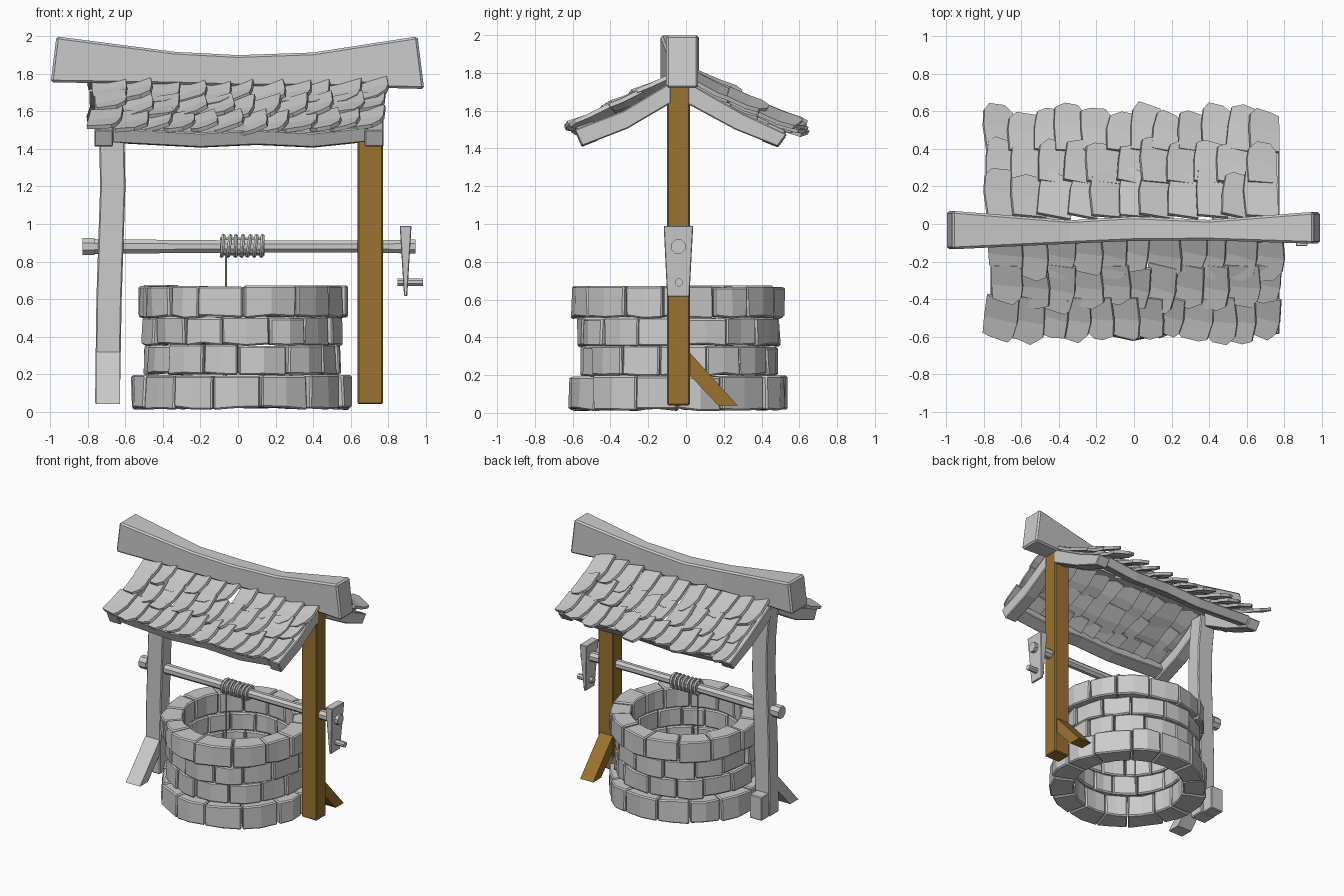
import bpy, bmesh, random
from math import sin, cos, pi, radians
from mathutils import Vector, Matrix

if "Cube" in bpy.data.objects:
    bpy.data.objects.remove(bpy.data.objects["Cube"])

random.seed(7)
J = random.uniform
wood = bpy.data.materials.new("brown_wood")
wood.diffuse_color = (0.33, 0.17, 0.03, 1)
wood.use_nodes = True
wood.node_tree.nodes["Principled BSDF"].inputs["Base Color"].default_value = wood.diffuse_color


def finish(name, bm, bevel=0.0, mat=None):
    bmesh.ops.recalc_face_normals(bm, faces=bm.faces[:])
    me = bpy.data.meshes.new(name)
    bm.to_mesh(me)
    bm.free()
    ob = bpy.data.objects.new(name, me)
    bpy.context.collection.objects.link(ob)
    if mat:
        me.materials.append(mat)
    if bevel:
        m = ob.modifiers.new("bevel", "BEVEL")
        m.width, m.segments, m.angle_limit = bevel, 1, radians(40)
        m.limit_method = "ANGLE"
    return ob


def add_loft(bm, rings):
    """Skin a list of equal point rings and cap both ends."""
    vs = [[bm.verts.new(p) for p in r] for r in rings]
    n = len(vs[0])
    for a, b in zip(vs, vs[1:]):
        for i in range(n):
            k = (i + 1) % n
            bm.faces.new((a[i], a[k], b[k], b[i]))
    bm.faces.new(vs[0][::-1])
    bm.faces.new(vs[-1])


def loft(name, rings, bevel=0.0, mat=None):
    bm = bmesh.new()
    add_loft(bm, rings)
    return finish(name, bm, bevel, mat)


def rect_x(x, y0, y1, z0, z1, lean=0.0):
    return [(x, y0, z0), (x, y1, z0), (x + lean, y1, z1), (x + lean, y0, z1)]


def rect_z(z, x0, x1, y0=-0.1, y1=0.02):
    return [(x0, y0, z), (x1, y0, z), (x1, y1, z), (x0, y1, z)]


def prism_x(name, prof, x0, x1, bevel=0.0, mat=None):
    return loft(name, [[(x, y, z) for y, z in prof] for x in (x0, x1)], bevel, mat)


def rod_x(name, steps, y, z, sides=8):
    return loft(name, [[(x, y + r * cos(2 * pi * (i + .5) / sides),
                         z + r * sin(2 * pi * (i + .5) / sides)) for i in range(sides)]
                       for x, r in steps])


# Stone courses of the well wall
CX, CY, COUNT, R_IN = 0.022, -0.035, 14, 0.405
courses = [(0.02, 0.195, 0.58), (0.203, 0.354, 0.528),
           (0.36, 0.502, 0.525), (0.508, 0.67, 0.555)]
for c, (z0, z1, R) in enumerate(courses):
    bm = bmesh.new()
    shift = (0.0, 0.5, 0.15, 0.65)[c]
    joints = [(i + shift + J(-.13, .13)) * 2 * pi / COUNT for i in range(COUNT)]
    joints.append(joints[0] + 2 * pi)
    for a, b in zip(joints, joints[1:]):
        a, b = a + 0.006, b - 0.006
        dr, dz = J(-.012, .012), J(-.006, .006)
        rings = []
        for t in (0, 0.5, 1):
            ang = a + (b - a) * t
            e = J(-.012, .012)
            pts = [(R_IN, z0), (R + dr + e, z0 + J(-.012, .004)),
                   (R + dr + e + J(-.012, .008), z1 + dz), (R_IN + J(-.008, .008), z1 + dz)]
            rings.append([(CX + r * cos(ang), CY + r * sin(ang), z) for r, z in pts])
        add_loft(bm, rings)
    finish("stone_course_%d" % (c + 1), bm, 0.009)

# Posts, foot braces and foot block
loft("left_post", [rect_z(0.04, -0.762, -0.63), rect_z(0.6, -0.755, -0.62),
                   rect_z(1.2, -0.735, -0.60), rect_z(1.45, -0.74, -0.605),
                   rect_z(1.72, -0.765, -0.63)], 0.007)
loft("right_post", [rect_z(0.04, 0.637, 0.772), rect_z(1.76, 0.637, 0.772)], 0.007, wood)
brace = [(0.01, 0.33), (0.01, 0.21), (0.17, 0.04), (0.272, 0.04)]
prism_x("right_brace", brace, 0.64, 0.755, 0, wood)
prism_x("left_brace", [(-0.08 - y, z) for y, z in brace], -0.757, -0.63)
loft("left_foot_block", [rect_z(z, -0.757, -0.647, 0.02, 0.115) for z in (0.04, 0.23)], 0.006)

# Sagging ridge beam
loft("ridge_beam", [rect_x(-0.998, -0.135, 0.07, 1.755, 2.0, 0.03),
                    rect_x(-0.34, -0.105, 0.02, 1.745, 1.918),
                    rect_x(0.0, -0.09, 0.04, 1.735, 1.90),
                    rect_x(0.4, -0.087, 0.022, 1.735, 1.914),
                    rect_x(0.992, -0.105, 0.065, 1.72, 2.0, -0.035)], 0.012)

# Bent rafters at both gables
front_prof = [(-0.08, 1.75), (-0.33, 1.60), (-0.59, 1.50), (-0.55, 1.412), (-0.31, 1.505), (-0.08, 1.64)]
back_prof = [(0.01, 1.75), (0.3, 1.585), (0.535, 1.475), (0.485, 1.41), (0.26, 1.50), (0.01, 1.635)]
for side, x0, x1 in (("left", -0.765, -0.665), ("right", 0.675, 0.775)):
    prism_x(side + "_front_rafter", front_prof, x0, x1, 0.006)
    prism_x(side + "_back_rafter", back_prof, x0, x1, 0.006)

# Eave beams, tilted with the roof slope
for name, prof in (("front_eave_beam", [(-0.585, 1.495), (-0.552, 1.418), (-0.46, 1.455), (-0.49, 1.53)]),
                   ("back_eave_beam", [(0.53, 1.475), (0.487, 1.415), (0.40, 1.45), (0.435, 1.52)])):
    loft(name, [[(x, y, z + dz) for y, z in prof] for x, dz in
                ((-0.67, 0.015), (-0.2, -0.01), (0.1, 0.004), (0.4, -0.01), (0.69, 0.02))], 0.006)


# Overlapping rows of rolled, ragged shingles
def shingle_row(bm, side, d0, d1, z0, slope, count):
    w = 1.52 / count
    for i in range(count):
        x = -0.75 + (i + 0.5) * w + J(-.015, .015)
        ww, L = w * J(1.15, 1.4), (d1 - d0) * 1.1 + J(-.02, .045)
        outline = [(-ww / 2, 0), (ww / 2, 0), (ww * .52, L * .55), (ww * J(.4, .52), L * J(.82, .95)),
                   (ww * J(.05, .3), L), (-ww * J(.2, .4), L * J(.9, 1)),
                   (-ww * .5, L * J(.75, .9)), (-ww * .52, L * .5)]
        # the lower half kicks up a little
        bend = lambda v: 0.14 * max(0, v - L * .5)
        z = z0 + 0.06 * x * x
        m = (Matrix.Rotation(pi if side > 0 else 0, 4, "Z") @ Matrix.Translation((x, -d0, z))
             @ Matrix.Rotation(radians(slope + J(-2, 3)), 4, "X")
             @ Matrix.Rotation(radians(-15 + J(-6, 5)), 4, "Y")
             @ Matrix.Rotation(radians(J(-7, 7)), 4, "Z"))
        low, top = [[m @ Vector((u, -v, bend(v) + h)) for u, v in outline] for h in (-.011, .011)]
        a = [bm.verts.new(p) for p in low]
        b = [bm.verts.new(p) for p in top]
        for k in range(8):
            n = (k + 1) % 8
            bm.faces.new((a[k], a[n], b[n], b[k]))
        for f in (a, b):  # split at the bend so each half stays flat
            bm.faces.new((f[0], f[1], f[2], f[7]))
            bm.faces.new(f[2:8])


for name, side in (("front_shingles", -1), ("back_shingles", 1)):
    bm = bmesh.new()
    for row in ((0.39, 0.60, 1.58, 24, 12), (0.22, 0.43, 1.665, 26, 11), (0.04, 0.265, 1.75, 27, 11)):
        shingle_row(bm, side, *row)
    finish(name, bm)

# Windlass axle, rope coils and hanging rope
AY, AZ = -0.04, 0.88
rod_x("axle", [(-0.83, 0.05), (-0.765, 0.05), (-0.765, 0.042), (-0.1, 0.036),
               (0.5, 0.034), (0.945, 0.04)], AY, AZ)
rod_x("rope_core", [(-0.095, 0.047), (0.14, 0.047)], AY, AZ, 10)
for i in range(7):
    bpy.ops.mesh.primitive_torus_add(major_segments=12, minor_segments=6, major_radius=0.052,
                                     minor_radius=0.012, location=(-0.082 + i * 0.035, AY, AZ + 0.003),
                                     rotation=(0, radians(90 + J(-4, 9)), 0))
    bpy.context.object.name = "rope_coil_%d" % (i + 1)
bpy.ops.mesh.primitive_cylinder_add(vertices=6, radius=0.006, depth=0.75, location=(-0.063, AY - 0.02, 0.48))
bpy.context.object.name = "hanging_rope"

# Crank plate and handle
loft("crank_plate", [[(0.885, -0.1, 0.615), (0.902, -0.1, 0.615), (0.902, 0.018, 0.615), (0.885, 0.018, 0.615)],
                     [(0.862, -0.118, 0.99), (0.925, -0.118, 0.99), (0.925, 0.038, 0.99), (0.862, 0.038, 0.99)]], 0.004)
rod_x("crank_handle", [(0.85, 0.022), (0.985, 0.022)], -0.037, 0.69)
